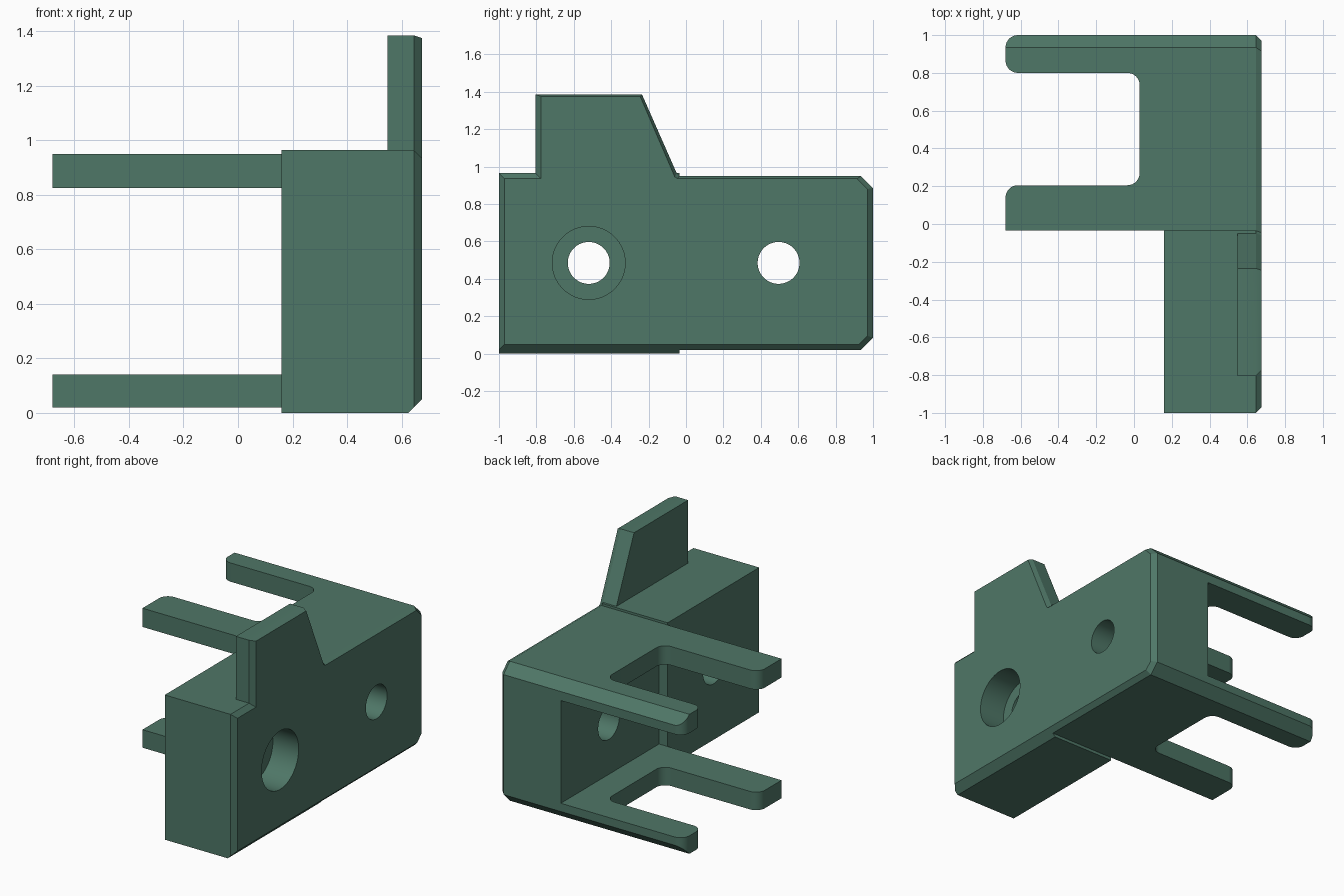
import bpy, bmesh, math
from mathutils import Vector

if "Cube" in bpy.data.objects:
    bpy.data.objects.remove(bpy.data.objects["Cube"])

green = bpy.data.materials.new("muted_green")
green.diffuse_color = (0.078, 0.184, 0.136, 1)
green.use_nodes = True
green.node_tree.nodes["Principled BSDF"].inputs["Base Color"].default_value = green.diffuse_color


def loft(name, rings):
    """Solid from matching rings of 3D points, capped at both ends."""
    bm = bmesh.new()
    vs = [[bm.verts.new(p) for p in r] for r in rings]
    n = len(vs[0])
    bm.faces.new(vs[0])
    bm.faces.new(vs[-1])
    for a, b in zip(vs, vs[1:]):
        for i in range(n):
            j = (i + 1) % n
            bm.faces.new((a[i], a[j], b[j], b[i]))
    bmesh.ops.recalc_face_normals(bm, faces=bm.faces)
    me = bpy.data.meshes.new(name)
    bm.to_mesh(me)
    bm.free()
    me.materials.append(green)
    ob = bpy.data.objects.new(name, me)
    bpy.context.collection.objects.link(ob)
    return ob


def prism(name, pts, axis, lo, hi):
    """Extrude a 2D outline along an axis (x: yz, y: xz, z: xy)."""
    def place(p, t):
        c = list(p)
        c.insert("xyz".index(axis), t)
        return c
    return loft(name, [[place(p, t) for p in pts] for t in (lo, hi)])


def box(name, x0, x1, y0, y1, z0, z1):
    return prism(name, [(x0, y0), (x1, y0), (x1, y1), (x0, y1)], "z", z0, z1)


def bore(name, y, z, r, x0, x1):
    ring = [(y + r * math.cos(k * math.tau / 64), z + r * math.sin(k * math.tau / 64))
            for k in range(64)]
    return prism(name, ring, "x", x0, x1)


def rounded(pts, steps=8):
    """Outline of (x, y, radius) with rounded square corners."""
    out = []
    for i, (x, y, r) in enumerate(pts):
        if not r:
            out.append((x, y))
            continue
        p = Vector((x, y))
        a = (Vector(pts[i - 1][:2]) - p).normalized() * r
        b = (Vector(pts[(i + 1) % len(pts)][:2]) - p).normalized() * r
        for k in range(steps + 1):
            t = k / steps * math.pi / 2
            q = p + a + b - b * math.cos(t) - a * math.sin(t)
            out.append((q.x, q.y))
    return out


def combine(ob, tool, op):
    """Apply a boolean and discard the tool."""
    m = ob.modifiers.new(op, "BOOLEAN")
    m.object, m.operation, m.solver = tool, op, "EXACT"
    bpy.context.view_layer.objects.active = ob
    bpy.ops.object.modifier_apply(modifier=m.name)
    bpy.data.objects.remove(tool, do_unlink=True)


# Forked rear body: U-shaped plan, chamfered far end
R = 0.065
plan = rounded([(0.645, -0.035, 0), (0.645, 1, 0), (-0.68, 1, R), (-0.68, 0.8, R),
                (0.03, 0.8, R), (0.03, 0.205, R), (-0.68, 0.205, R), (-0.68, -0.035, 0)])
body = prism("bracket", plan, "z", 0.02, 0.95)
end = [(-0.1, -0.1), (0.815, -0.1), (1, 0.085), (1, 0.885), (0.785, 1.1), (-0.1, 1.1)]
combine(body, prism("end_shape", end, "x", -1, 1), "INTERSECT")
# Gap between upper and lower fork plates
combine(body, box("fork_gap", -1, 0.223, -0.5, 1.5, 0.14, 0.825), "DIFFERENCE")

# Thick front block with bevelled lower edge
block = prism("front_block", [(0.16, 0), (0.625, 0), (0.645, 0.02), (0.645, 0.965), (0.16, 0.965)],
              "y", -1, -0.035)
combine(body, block, "UNION")

# Outer side plate with upright fin and bevelled rim
outer = [(-1, 0.02), (0.935, 0.02), (1, 0.085), (1, 0.885), (0.935, 0.95), (-0.035, 0.95),
         (-0.05, 0.965), (-0.235, 1.385), (-0.805, 1.385), (-0.805, 0.965), (-1, 0.965)]
inner = [(-0.97, 0.05), (0.925, 0.05), (0.97, 0.095), (0.97, 0.88), (0.915, 0.935), (-0.045, 0.935),
         (-0.06, 0.945), (-0.245, 1.375), (-0.775, 1.375), (-0.775, 0.935), (-0.97, 0.935)]
plate = loft("side_plate", [[(x, y, z) for y, z in ring]
                            for x, ring in ((0.548, outer), (0.645, outer), (0.675, inner))])
combine(body, plate, "UNION")

# Bolt holes and counterbore
combine(body, bore("front_hole", -0.52, 0.485, 0.112, -0.1, 0.9), "DIFFERENCE")
combine(body, bore("rear_hole", 0.495, 0.485, 0.112, 0.1, 0.9), "DIFFERENCE")
combine(body, bore("counterbore", -0.52, 0.485, 0.195, 0.485, 0.9), "DIFFERENCE")

# Smooth the round walls, keep edges crisp
bpy.ops.object.select_all(action="DESELECT")
body.select_set(True)
bpy.context.view_layer.objects.active = body
bpy.ops.object.shade_smooth_by_angle(angle=math.radians(20))
